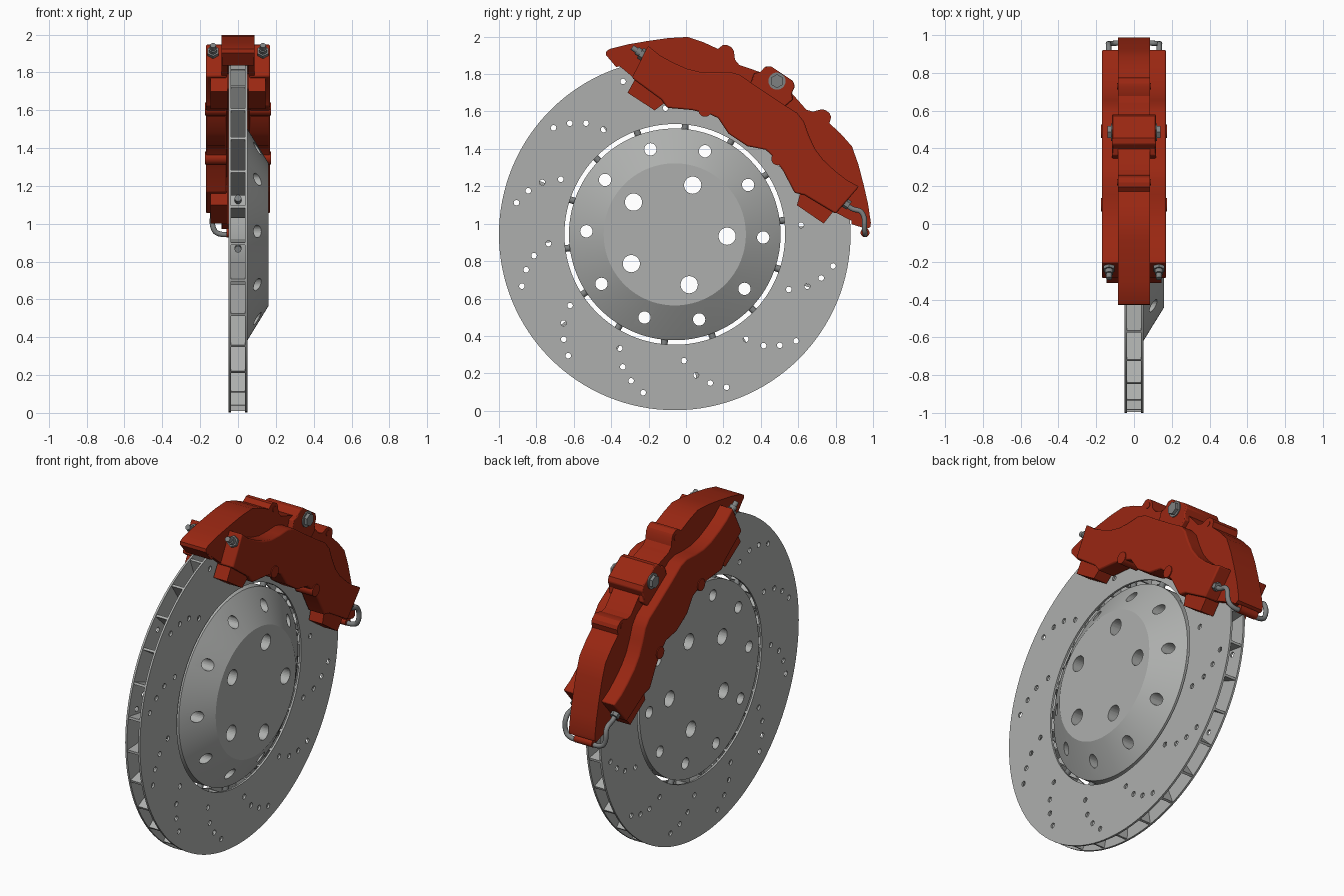
import bpy, bmesh, math
from mathutils import Vector, Matrix

if "Cube" in bpy.data.objects:
    bpy.data.objects.remove(bpy.data.objects["Cube"])

CY, CZ = -0.06, 0.943            # disc centre
MID = math.radians(56.3)         # direction of the caliper's mid line


def material(name, rgb):
    m = bpy.data.materials.new(name)
    m.diffuse_color = (*rgb, 1)
    m.use_nodes = True
    m.node_tree.nodes["Principled BSDF"].inputs["Base Color"].default_value = m.diffuse_color
    return m


GREY = material("disc_grey", (0.42, 0.43, 0.42))
STEEL = material("dark_steel", (0.21, 0.22, 0.22))
RED = material("caliper_red", (0.32, 0.02, 0.006))


def polar(x, r, deg):
    a = math.radians(deg)
    return Vector((x, CY + r * math.cos(a), CZ + r * math.sin(a)))


def local(x, t, u):
    """Caliper frame: t along the caliper, u outward from the disc centre."""
    c, s = math.cos(MID), math.sin(MID)
    return Vector((x, CY + t * s + u * c, CZ - t * c + u * s))


def finish(name, bm, mat, smooth=True):
    bmesh.ops.remove_doubles(bm, verts=bm.verts, dist=1e-5)
    bmesh.ops.recalc_face_normals(bm, faces=bm.faces)
    me = bpy.data.meshes.new(name)
    bm.to_mesh(me)
    bm.free()
    me.materials.append(mat)
    ob = bpy.data.objects.new(name, me)
    bpy.context.collection.objects.link(ob)
    if smooth:
        shade(ob)
    return ob


def shade(ob):
    bpy.ops.object.select_all(action='DESELECT')
    ob.select_set(True)
    bpy.context.view_layer.objects.active = ob
    bpy.ops.object.shade_smooth_by_angle(angle=math.radians(25))


def lathe(name, profile, mat, n=128):
    """Closed (r, x) profile turned about the disc axis."""
    bm = bmesh.new()
    rings = [[bm.verts.new(polar(x, r, 360 * i / n)) for r, x in profile] for i in range(n)]
    m = len(profile)
    for i in range(n):
        a, b = rings[i], rings[(i + 1) % n]
        for j in range(m):
            k = (j + 1) % m
            if profile[j][0] == 0 and profile[k][0] == 0:
                continue
            quad = [a[j], a[k], b[k], b[j]]
            if profile[j][0] == 0:
                quad = [a[j], a[k], b[k]]
            elif profile[k][0] == 0:
                quad = [a[j], a[k], b[j]]
            bm.faces.new(quad)
    return finish(name, bm, mat)


def rods(name, items, mat, smooth=True):
    """Cylinders given as (start, end, radius, sides)."""
    bm = bmesh.new()
    for p, q, r, n in items:
        d = q - p
        mx = Matrix.Translation((p + q) / 2) @ d.to_track_quat('Z', 'Y').to_matrix().to_4x4()
        bmesh.ops.create_cone(bm, cap_ends=True, segments=n, radius1=r, radius2=r,
                              depth=d.length, matrix=mx)
    return finish(name, bm, mat, smooth)


def slab(name, outline, x0, x1, mat, both=False, bevel=0):
    """(t, u) outline extruded from x0 to x1, optionally repeated at -x."""
    bm = bmesh.new()
    for s in ((1, -1) if both else (1,)):
        a = [bm.verts.new(local(s * x0, t, u)) for t, u in outline]
        b = [bm.verts.new(local(s * x1, t, u)) for t, u in outline]
        n = len(outline)
        bm.faces.new(a)
        bm.faces.new(b)
        for i in range(n):
            j = (i + 1) % n
            bm.faces.new((a[i], a[j], b[j], b[i]))
    ob = finish(name, bm, mat)
    if bevel:
        md = ob.modifiers.new("bevel", 'BEVEL')
        md.width, md.segments, md.limit_method = bevel, 2, 'ANGLE'
        md.angle_limit = math.radians(40)
    return ob


def mirrored(half):
    """Complete a left-to-centre outline with its right-hand mirror image."""
    return half + [(-t, u) for t, u in reversed(half)]


def drill(ob, holes):
    cutter = rods("hole_cutter", holes, GREY, False)
    cutter.hide_render = True
    md = ob.modifiers.new("holes", 'BOOLEAN')
    md.operation, md.solver, md.object = 'DIFFERENCE', 'EXACT', cutter
    dg = bpy.context.evaluated_depsgraph_get()
    me = bpy.data.meshes.new_from_object(ob.evaluated_get(dg))
    ob.modifiers.clear()
    ob.data = me
    bpy.data.objects.remove(cutter)
    shade(ob)


# Vented rotor: two drilled plates with vanes between
pattern = [(0.863, 138.7), (0.817, 133.4), (0.761, 128.6), (0.677, 124.2)]
holes = [(polar(-0.2, r, a + 30 * k), polar(0.2, r, a + 30 * k), 0.015, 16)
         for k in range(12) for r, a in pattern]
for side, s in (("outer", 1), ("inner", -1)):
    plate = lathe("rotor_plate_" + side, [(0.59, s * 0.037), (0.94, s * 0.037),
                                          (0.94, s * 0.049), (0.59, s * 0.049)], GREY)
    drill(plate, holes)

bm = bmesh.new()
for k in range(30):
    ang = 12 * k + 3
    mx = Matrix.Translation(polar(0, 0.765, ang)) @ Matrix.Rotation(math.radians(ang), 4, 'X')
    bmesh.ops.create_cube(bm, size=1, matrix=mx @ Matrix.Diagonal((0.076, 0.34, 0.014, 1)))
finish("rotor_vanes", bm, GREY, False)

# Centre hat with its two rings of holes, and the pins that hold the rotor
hat = lathe("hub_hat", [(0, -0.045), (0.566, -0.045), (0.566, 0.045), (0.556, 0.052),
                        (0.38, 0.16), (0, 0.16)], GREY)
drill(hat, [(polar(-0.3, 0.473, 36 * k - 2), polar(0.3, 0.473, 36 * k - 2), 0.033, 24) for k in range(10)]
      + [(polar(-0.3, 0.28, 72 * k - 2), polar(0.3, 0.28, 72 * k - 2), 0.046, 32) for k in range(5)])
rods("rotor_pins", [(polar(0, 0.55, 84.5 + k * 360 / 14), polar(0, 0.61, 84.5 + k * 360 / 14), 0.018, 16)
                    for k in range(14)], STEEL)

# Caliper bridge over the rim: cap plus a cheek each side of the disc
outer = [(-0.838, 0.594), (-0.848, 0.612), (-0.838, 0.633), (-0.77, 0.708), (-0.693, 0.781),
         (-0.61, 0.855), (-0.527, 0.917), (-0.44, 0.94), (-0.358, 0.953), (-0.348, 0.985),
         (-0.33, 0.998), (-0.3, 1.0), (-0.28, 0.99), (-0.25, 0.955), (-0.215, 0.945), (-0.102, 0.975)]
arc = [(0.947 * math.sin(a), 0.947 * math.cos(a))
       for a in (math.radians(53 - 106 * i / 32) for i in range(33))]
slab("caliper_bridge", mirrored(outer) + arc, -0.084, 0.084, RED)
slab("bridge_cheeks", mirrored([(-0.5, 0.7), (-0.645, 0.574)] + outer), 0.055, 0.086, RED, True)

# Central hump with through bolt
slab("bridge_hump", mirrored([(-0.1, 0.86), (-0.125, 0.95), (-0.102, 0.975), (-0.095, 1.015),
                              (-0.07, 1.033)]), -0.116, 0.116, RED, bevel=0.006)
bolts = []
for s in (1, -1):
    bolts += [(local(s * 0.11, 0, 0.985), local(s * 0.122, 0, 0.985), 0.046, 24),
              (local(s * 0.12, 0, 0.985), local(s * 0.14, 0, 0.985), 0.037, 6)]
rods("bridge_bolt", bolts, STEEL)
rods("ear_plugs", [(local(-0.089, t, 0.965), local(0.089, t, 0.965), 0.017, 16)
                   for t in (-0.305, 0.305)], RED)

# Side bodies, pad blocks and piston bosses
top = [(-0.655, 0.569), (-0.678, 0.759), (-0.6, 0.752), (-0.524, 0.758), (-0.44, 0.772),
       (-0.369, 0.797), (-0.3, 0.84), (-0.24, 0.885), (-0.183, 0.903), (-0.08, 0.9)]
low = [(-0.06, 0.607), (-0.153, 0.646), (-0.2, 0.638), (-0.293, 0.604), (-0.41, 0.54), (-0.46, 0.56)]
slab("caliper_bodies", mirrored(top) + [(-t, u) for t, u in reversed(low)] + low,
     0.06, 0.17, RED, True, 0.008)
for side, s in (("upper", -1), ("lower", 1)):
    slab("pad_block_" + side, [(s * 0.63, 0.49), (s * 0.457, 0.492), (s * 0.42, 0.6), (s * 0.64, 0.6)],
         0.056, 0.145, RED, True)
rods("piston_bosses", [(local(s * 0.06, t, 0.642), local(s * 0.175, t, 0.642), 0.035, 24)
                       for s in (1, -1) for t in (-0.234, 0.234)], RED)

# Bleed nipples on the upper end, pipe nuts on the lower end
fit = []
for s in (1, -1):
    x = s * 0.132
    fit += [(local(x, -0.66, 0.705), local(x, -0.692, 0.705), 0.033, 6),
            (local(x, -0.69, 0.705), local(x, -0.715, 0.705), 0.022, 16),
            (local(x, -0.71, 0.705), local(x, -0.745, 0.705), 0.015, 16),
            (local(x, 0.65, 0.645), local(x, 0.69, 0.645), 0.026, 6)]
rods("nipples_and_nuts", fit, STEEL)

# Crossover pipes curling under the lower end
for side, s in (("right", 1), ("left", -1)):
    cu = bpy.data.curves.new("crossover_pipe_" + side, 'CURVE')
    cu.dimensions, cu.bevel_depth, cu.bevel_resolution, cu.use_fill_caps = '3D', 0.014, 3, True
    a = local(s * 0.132, 0.66, 0.645)
    pts = [a, local(s * 0.132, 0.71, 0.64), Vector((s * 0.134, 0.94, 1.06)),
           Vector((s * 0.125, 0.955, 0.965)), Vector((s * 0.1, 0.957, 0.947)), Vector((s * 0.02, 0.957, 0.947))]
    sp = cu.splines.new('BEZIER')
    sp.bezier_points.add(len(pts) - 1)
    for bp, p in zip(sp.bezier_points, pts):
        bp.co, bp.handle_left_type, bp.handle_right_type = p, 'AUTO', 'AUTO'
    sp.resolution_u = 6
    cu.materials.append(STEEL)
    bpy.context.collection.objects.link(bpy.data.objects.new("crossover_pipe_" + side, cu))
rods("pipe_boss", [(Vector((-0.06, 0.957, 0.952)), Vector((0.06, 0.957, 0.952)), 0.024, 20)], RED)
